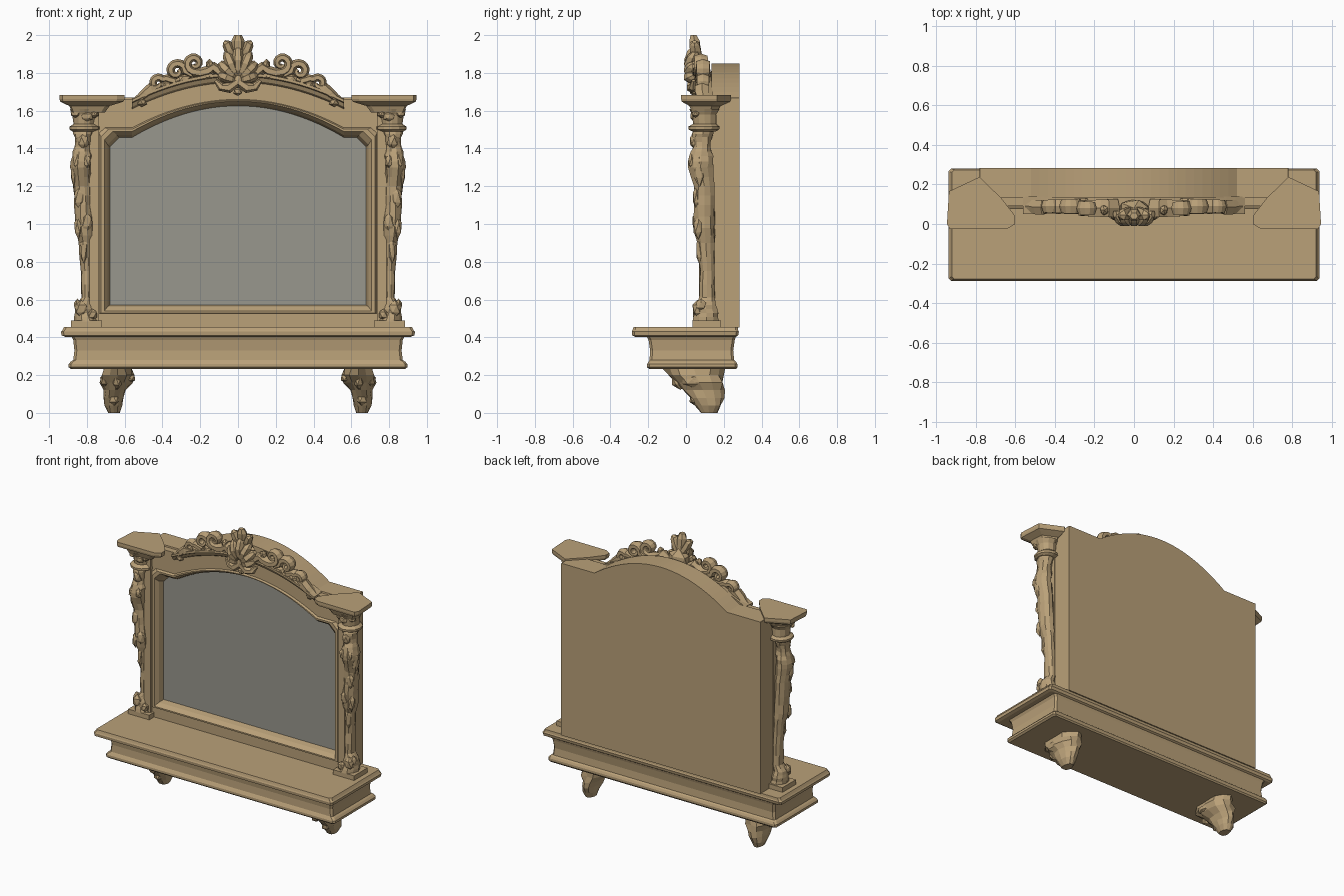
import bpy, bmesh, math, random
random.seed(4)

def material(name, rgb):
    m = bpy.data.materials.new(name)
    m.diffuse_color = (*rgb, 1)
    return m

WOOD = material("tan_wood", (0.49, 0.355, 0.19))
GLASS = material("grey_mirror", (0.315, 0.31, 0.27))

def finish(name, bm, mat, mirror):
    bmesh.ops.recalc_face_normals(bm, faces=bm.faces)
    me = bpy.data.meshes.new(name)
    bm.to_mesh(me)
    bm.free()
    me.materials.append(mat)
    ob = bpy.data.objects.new(name, me)
    bpy.context.collection.objects.link(ob)
    if mirror:
        ob.modifiers.new("Mirror", 'MIRROR').use_mirror_merge = False
    return ob

def loft(name, loops, mat=WOOD, mirror=False, end=True):
    """Skin a list of equal-length closed loops."""
    bm = bmesh.new()
    rows = [[bm.verts.new(p) for p in lp] for lp in loops]
    n = len(rows[0])
    for a, b in zip(rows, rows[1:]):
        for i in range(n):
            j = (i + 1) % n
            bm.faces.new((a[i], a[j], b[j], b[i]))
    bm.faces.new(rows[0])
    if end:
        bm.faces.new(rows[-1])
    return finish(name, bm, mat, mirror)

def arch(x, zs, xs, zc):
    return zs + (zc - zs) * max(0, 1 - (abs(x) / xs) ** 2)

def outline(w, zb, zs, xs, zc, y, c=0.002, n=24):
    """Arched-top outline in the xz plane with clipped shoulders."""
    top = [xs - 2 * xs * i / n for i in range(n + 1)]
    return ([(-w, y, zb), (w, y, zb), (w, y, zs - c), (w - c, y, zs)]
            + [(x, y, arch(x, zs, xs, zc)) for x in top]
            + [(-w + c, y, zs), (-w, y, zs - c)])

def rect(hx, y0, y1, z, r=0.013):
    """Rectangle with clipped corners."""
    return [(-hx + r, y0, z), (hx - r, y0, z), (hx, y0 + r, z), (hx, y1 - r, z),
            (hx - r, y1, z), (-hx + r, y1, z), (-hx, y1 - r, z), (-hx, y0 + r, z)]

def box(name, x0, x1, y0, y1, z0, z1):
    loft(name, [[(x0, y0, z), (x1, y0, z), (x1, y1, z), (x0, y1, z)] for z in (z0, z1)],
         mirror=True)

def carved(name, rings, sides=10, jitter=0.12, steps=2):
    """Irregular carved post; rings are (z, x0, x1, y0, y1)."""
    full = []
    for a, b in zip(rings, rings[1:]):
        full += [[p + (q - p) * k / steps for p, q in zip(a, b)] for k in range(steps)]
    full.append(rings[-1])
    loops = []
    for z, x0, x1, y0, y1 in full:
        lp = []
        for i in range(sides):
            t = 2 * math.pi * i / sides
            f = 1.03 + random.uniform(-jitter, jitter * 0.6)
            lp.append(((x0 + x1) / 2 + (x1 - x0) / 2 * f * math.cos(t),
                       (y0 + y1) / 2 + (y1 - y0) / 2 * f * math.sin(t), z))
        loops.append(lp)
    loft(name, loops, mirror=True)

def lumps(name, items, mirror=True):
    """Cluster of faceted bumps (x, y, z, rx, ry, rz)."""
    bm = bmesh.new()
    for x, y, z, rx, ry, rz in items:
        for v in bmesh.ops.create_icosphere(bm, subdivisions=1, radius=1)["verts"]:
            f = random.uniform(0.85, 1.05)
            v.co = (x + v.co.x * rx * f, y + v.co.y * ry * f, z + v.co.z * rz * f)
    finish(name, bm, WOOD, mirror)

def tube(name, path, radii, depth=1.0, mirror=True, sides=6):
    """Tapered tube along (x, y, z) points that run mainly in the xz plane."""
    loops, n = [], len(path)
    for i, (x, y, z) in enumerate(path):
        a, b = path[max(i - 1, 0)], path[min(i + 1, n - 1)]
        tx, tz = b[0] - a[0], b[2] - a[2]
        d = math.hypot(tx, tz) or 1
        u = i / (n - 1) * (len(radii) - 1)
        k = min(int(u), len(radii) - 2)
        r = radii[k] + (radii[k + 1] - radii[k]) * (u - k)
        loops.append([(x - tz / d * r * math.cos(t), y + r * depth * math.sin(t),
                       z + tx / d * r * math.cos(t))
                      for t in (2 * math.pi * s / sides for s in range(sides))])
    loft(name, loops, mirror=mirror)

def spiral(cx, y, cz, r0, r1, a0, a1, n=14):
    """Spiral path, angles in degrees."""
    out = []
    for i in range(n + 1):
        f = i / n
        a, r = math.radians(a0 + (a1 - a0) * f), r0 + (r1 - r0) * f
        out.append((cx + r * math.cos(a), y, cz + r * math.sin(a)))
    return out

# Base cabinet and shelf
loft("base_cabinet", [rect(*p) for p in (
    (0.885, -0.195, 0.265, 0.232), (0.897, -0.206, 0.272, 0.242), (0.897, -0.206, 0.272, 0.258),
    (0.885, -0.198, 0.265, 0.272), (0.872, -0.193, 0.255, 0.28), (0.866, -0.19, 0.25, 0.33),
    (0.872, -0.198, 0.258, 0.385), (0.885, -0.21, 0.265, 0.41))])
loft("shelf", [rect(*p) for p in (
    (0.915, -0.27, 0.265, 0.403), (0.934, -0.285, 0.276, 0.41), (0.937, -0.287, 0.28, 0.43),
    (0.93, -0.283, 0.276, 0.438), (0.92, -0.278, 0.274, 0.455))])

# Arched back box with moulded mirror frame
loft("mirror_frame", [outline(*p) for p in (
    (0.78, 0.452, 1.67, 0.52, 1.85, 0.283), (0.78, 0.452, 1.67, 0.52, 1.85, 0.135),
    (0.78, 0.452, 1.66, 0.56, 1.79, 0.133), (0.78, 0.452, 1.66, 0.56, 1.79, 0.09),
    (0.735, 0.525, 1.51, 0.56, 1.66, 0.09, 0.03), (0.725, 0.53, 1.502, 0.56, 1.655, 0.075, 0.04),
    (0.708, 0.54, 1.49, 0.56, 1.65, 0.075, 0.045), (0.69, 0.562, 1.47, 0.56, 1.635, 0.10, 0.05),
    (0.678, 0.572, 1.458, 0.56, 1.625, 0.14, 0.05))], end=False)
loft("mirror_glass", [outline(0.685, 0.565, 1.465, 0.56, 1.63, y, 0.05) for y in (0.138, 0.146)], GLASS)

# Arched cornice strip over the frame
cornice = []
for i in range(25):
    x = -0.56 + 1.12 * i / 24
    z = arch(x, 1.655, 0.56, 1.795)
    cornice.append([(x, 0.09, z - 0.045), (x, 0.072, z - 0.035), (x, 0.062, z - 0.015),
                    (x, 0.05, z - 0.01), (x, 0.05, z + 0.005), (x, 0.14, z + 0.01),
                    (x, 0.14, z - 0.05)])
loft("arched_cornice", cornice)

# Pilasters, plinths and column caps
box("pilaster", 0.735, 0.785, 0.07, 0.14, 0.452, 1.63)
box("column_plinth", 0.72, 0.885, 0.035, 0.185, 0.452, 0.488)
CAP = [(0.64, -0.024), (0.93, -0.026), (0.945, 0.0), (0.935, 0.165), (0.78, 0.238),
       (0.67, 0.13), (0.60, 0.04), (0.60, 0.0)]
loft("column_cap", [[(0.81 + (x - 0.81) * s, 0.09 + (y - 0.09) * s, z) for x, y in CAP]
                    for z, s in ((1.59, 0.5), (1.625, 0.62), (1.64, 0.85), (1.648, 0.97),
                                 (1.662, 1), (1.682, 1))], mirror=True)

# Carved columns
carved("carved_column", [
    (0.485, 0.74, 0.87, 0.035, 0.18), (0.53, 0.765, 0.865, 0.045, 0.17),
    (0.57, 0.775, 0.86, 0.05, 0.16), (0.61, 0.77, 0.83, 0.07, 0.155),
    (0.75, 0.765, 0.835, 0.075, 0.15), (0.90, 0.77, 0.845, 0.06, 0.15),
    (0.98, 0.765, 0.865, 0.04, 0.155), (1.10, 0.775, 0.865, 0.045, 0.15),
    (1.20, 0.78, 0.87, 0.045, 0.15), (1.30, 0.78, 0.885, 0.01, 0.145),
    (1.36, 0.775, 0.88, 0.015, 0.145), (1.41, 0.78, 0.865, 0.04, 0.13),
    (1.46, 0.775, 0.865, 0.03, 0.14), (1.495, 0.765, 0.87, 0.035, 0.15)])
carved("column_capital", [
    (1.49, 0.76, 0.875, 0.035, 0.155), (1.50, 0.735, 0.89, 0.015, 0.175),
    (1.515, 0.735, 0.89, 0.015, 0.175), (1.53, 0.76, 0.87, 0.04, 0.16),
    (1.58, 0.75, 0.875, 0.035, 0.16), (1.61, 0.735, 0.89, 0.02, 0.175)], 12, 0.03, 1)
lumps("column_carving", [
    (0.80, 0.04, 1.57, 0.035, 0.02, 0.03), (0.86, 0.05, 1.585, 0.03, 0.025, 0.025),
    (0.76, 0.05, 1.585, 0.025, 0.025, 0.025), (0.82, 0.045, 1.44, 0.035, 0.03, 0.045),
    (0.80, 0.03, 1.33, 0.025, 0.022, 0.04), (0.85, 0.03, 1.33, 0.025, 0.022, 0.04),
    (0.87, 0.07, 1.28, 0.018, 0.03, 0.09), (0.84, 0.055, 1.14, 0.03, 0.02, 0.06),
    (0.80, 0.055, 1.01, 0.035, 0.025, 0.06), (0.845, 0.065, 0.98, 0.025, 0.03, 0.06),
    (0.815, 0.07, 0.86, 0.02, 0.018, 0.08), (0.83, 0.06, 0.55, 0.04, 0.03, 0.05),
    (0.77, 0.06, 0.52, 0.03, 0.03, 0.035), (0.85, 0.08, 0.57, 0.022, 0.035, 0.035)])

# Leaf bracket feet
carved("bracket_foot", [
    (0.236, 0.56, 0.715, -0.12, 0.205), (0.20, 0.55, 0.725, -0.10, 0.205),
    (0.16, 0.56, 0.725, -0.06, 0.20), (0.12, 0.59, 0.71, -0.02, 0.20),
    (0.08, 0.605, 0.71, 0.015, 0.20), (0.04, 0.612, 0.705, 0.045, 0.19),
    (0.0, 0.625, 0.69, 0.08, 0.165)], 12, 0.13, 1)
lumps("foot_leaf", [
    (0.57, 0.03, 0.185, 0.03, 0.07, 0.03), (0.705, 0.04, 0.17, 0.03, 0.07, 0.04),
    (0.64, -0.03, 0.17, 0.03, 0.05, 0.05), (0.655, 0.05, 0.08, 0.035, 0.035, 0.05)])

# Crest: shell fan with plume and lower leaves
for k, (deg, length) in enumerate(((90, 0.19), (68, 0.17), (46, 0.14), (20, 0.11))):
    a = math.radians(deg)
    pts = [(length * f * math.cos(a), 0.05 - 0.03 * math.sin(math.pi * f),
            1.755 + length * f * math.sin(a)) for f in (0, 0.3, 0.6, 0.85, 1)]
    tube(f"crest_shell_rib_{k + 1}", pts, [0.015, 0.024, 0.03, 0.028, 0.014], 1.2, k > 0)
tube("crest_plume_centre", [(0, 0.06, 1.88), (0, 0.05, 1.93), (0, 0.045, 1.97), (0, 0.04, 2.0)],
     [0.03, 0.035, 0.035, 0.02], 0.9, False)
tube("crest_plume_side", [(0.02, 0.06, 1.88), (0.045, 0.05, 1.92), (0.06, 0.045, 1.955),
                          (0.075, 0.045, 1.965)], [0.025, 0.028, 0.025, 0.01], 1.2)
tube("crest_lower_leaf", [(0, 0.03, 1.755), (0.05, 0.03, 1.72), (0.09, 0.035, 1.725),
                          (0.12, 0.04, 1.76)], [0.022, 0.028, 0.022, 0.01])
lumps("crest_boss", [(0, 0.035, 1.76, 0.04, 0.035, 0.05), (0, 0.04, 1.70, 0.028, 0.025, 0.025),
                     (0, 0.08, 1.82, 0.09, 0.05, 0.09)], False)

# Crest: scrolls and leaves running down the arch
tube("crest_scroll_inner", [(0.09, 0.08, 1.80), (0.13, 0.08, 1.83), (0.16, 0.08, 1.81),
     (0.20, 0.08, 1.80)] + spiral(0.23, 0.08, 1.85, 0.045, 0.012, -80, 330),
     [0.03, 0.024, 0.02, 0.012], 1.8)
tube("crest_scroll_middle", [(0.24, 0.09, 1.79), (0.28, 0.09, 1.81)]
     + spiral(0.325, 0.09, 1.81, 0.045, 0.012, 150, -220), [0.025, 0.022, 0.011], 1.8)
tube("crest_scroll_outer", [(0.33, 0.09, 1.755), (0.38, 0.09, 1.77)]
     + spiral(0.425, 0.09, 1.745, 0.034, 0.01, 140, -200), [0.022, 0.02, 0.01], 1.8)
tube("crest_end_leaf", [(0.42, 0.09, 1.72), (0.46, 0.085, 1.72), (0.49, 0.085, 1.69),
     (0.52, 0.09, 1.665), (0.55, 0.09, 1.66)], [0.02, 0.028, 0.028, 0.024, 0.008], 1.5)
lumps("crest_leaf", [(0.15, 0.07, 1.845, 0.025, 0.03, 0.03), (0.28, 0.075, 1.77, 0.04, 0.03, 0.025),
                     (0.38, 0.075, 1.735, 0.035, 0.03, 0.025), (0.17, 0.07, 1.785, 0.05, 0.03, 0.025),
                     (0.51, 0.08, 1.645, 0.03, 0.03, 0.025)])
